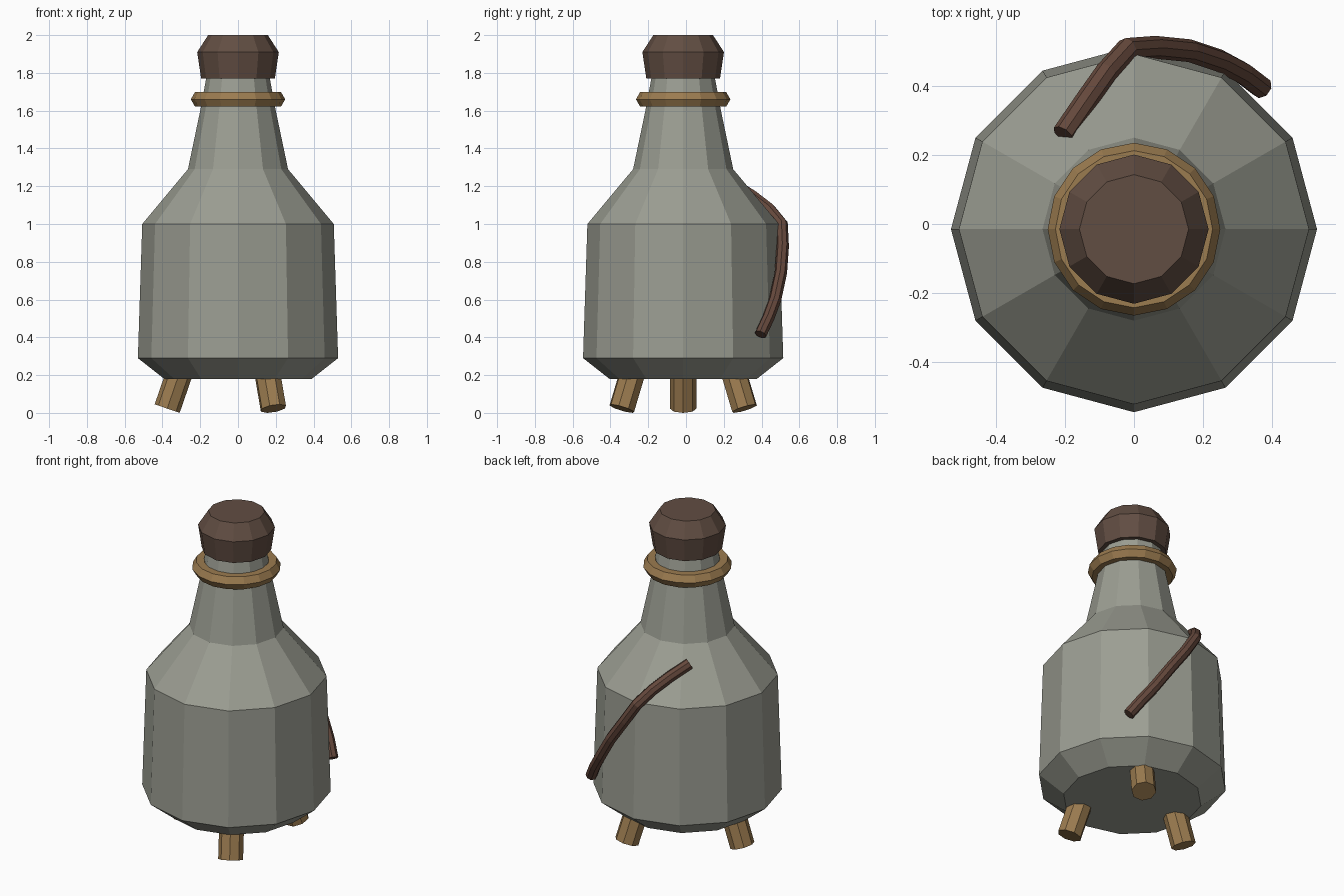
import bpy, bmesh, math
from mathutils import Vector

if "Cube" in bpy.data.objects:
    bpy.data.objects.remove(bpy.data.objects["Cube"])

CY = -0.015  # bottle axis offset; the strap sticks out at the back


def material(name, rgb):
    m = bpy.data.materials.new(name)
    m.diffuse_color = (*rgb, 1)
    m.use_nodes = True
    m.node_tree.nodes["Principled BSDF"].inputs["Base Color"].default_value = m.diffuse_color
    return m


GLASS = material("grey_green", (0.33, 0.34, 0.29))
CORK = material("dark_brown", (0.12, 0.075, 0.055))
BRASS = material("brass", (0.33, 0.2, 0.08))
LEATHER = material("leather", (0.13, 0.065, 0.045))


def lathe(name, profile, mat, sides=12):
    """Closed flat-sided solid from (radius, z) pairs listed bottom to top."""
    bm = bmesh.new()
    rings = []
    for r, z in profile:
        rings.append([bm.verts.new((r * math.cos(2 * math.pi * i / sides),
                                    r * math.sin(2 * math.pi * i / sides) + CY, z))
                      for i in range(sides)])
    for lo, hi in zip(rings, rings[1:]):
        for i in range(sides):
            j = (i + 1) % sides
            bm.faces.new((lo[i], lo[j], hi[j], hi[i]))
    bm.faces.new(rings[0][::-1])
    bm.faces.new(rings[-1])
    me = bpy.data.meshes.new(name)
    bm.to_mesh(me)
    bm.free()
    ob = bpy.data.objects.new(name, me)
    bpy.context.collection.objects.link(ob)
    me.materials.append(mat)
    return ob


# bottle and stopper
lathe("bottle", [(0.39, 0.18), (0.53, 0.29), (0.507, 1.0), (0.265, 1.29),
                 (0.2, 1.6), (0.165, 1.79)], GLASS)
lathe("stopper", [(0.195, 1.77), (0.216, 1.91), (0.158, 2.0)], CORK)

# neck ring
bpy.ops.mesh.primitive_torus_add(location=(0, CY, 1.66), major_radius=0.205,
                                 minor_radius=0.045, major_segments=16, minor_segments=6)
ring = bpy.context.object
ring.name = "neck_ring"
ring.data.materials.append(BRASS)

# three splayed legs
TILT, LENGTH, RADIUS = math.radians(19), 0.26, 0.07
for n, deg in enumerate((60, 180, 300), 1):
    a = math.radians(deg)
    out = Vector((math.cos(a), math.sin(a), 0))
    up = Vector((0, 0, math.cos(TILT))) - out * math.sin(TILT)
    foot = out * 0.375 + Vector((0, CY, RADIUS * math.sin(TILT)))
    bpy.ops.mesh.primitive_cylinder_add(vertices=8, radius=RADIUS, depth=LENGTH,
                                        location=foot + up * LENGTH / 2,
                                        rotation=(0, -TILT, a))
    leg = bpy.context.object
    leg.name = f"leg_{n}"
    leg.data.materials.append(BRASS)

# strap lying over the shoulder and down the back
path = [(-0.205, 0.26, 1.205), (-0.14, 0.355, 1.145), (-0.08, 0.44, 1.08),
        (-0.02, 0.507, 1.0), (0.06, 0.512, 0.88), (0.16, 0.502, 0.74),
        (0.25, 0.472, 0.6), (0.315, 0.437, 0.505), (0.37, 0.395, 0.415)]
cu = bpy.data.curves.new("strap", "CURVE")
cu.dimensions = "3D"
cu.bevel_depth = 0.033
cu.bevel_resolution = 2
cu.use_fill_caps = True
sp = cu.splines.new("POLY")
sp.points.add(len(path) - 1)
for p, co in zip(sp.points, path):
    p.co = (*co, 1)
sp.use_smooth = False
cu.materials.append(LEATHER)
bpy.context.collection.objects.link(bpy.data.objects.new("strap", cu))
